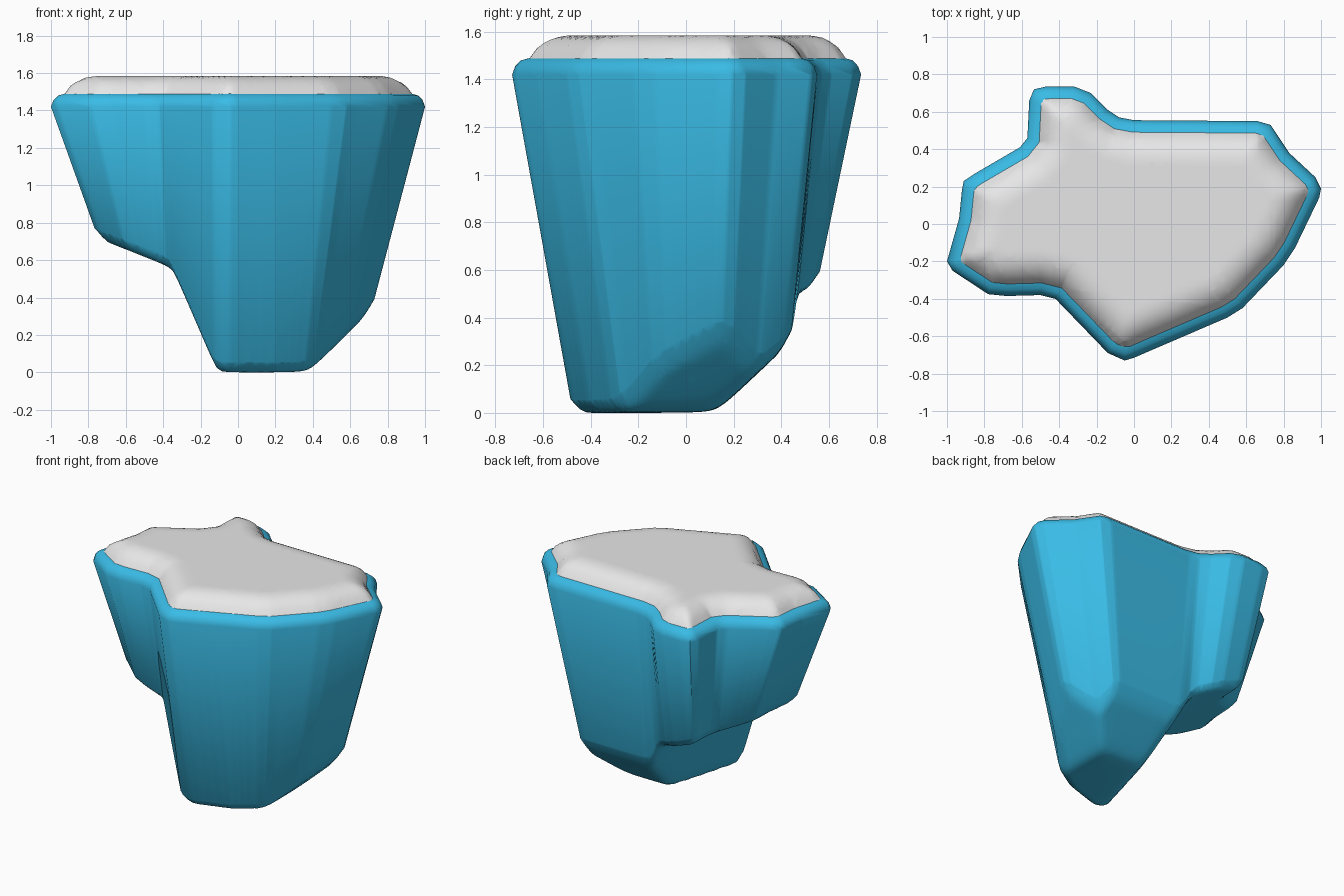
import bpy, bmesh, math

if "Cube" in bpy.data.objects:
    bpy.data.objects.remove(bpy.data.objects["Cube"])

# Plan outline at the rim, counter-clockwise from the left tip
OUTLINE = [(-1, -.20), (-.97, -.25), (-.78, -.375), (-.68, -.385), (-.50, -.38), (-.42, -.40),
           (-.14, -.69), (-.05, -.73), (0, -.715), (.50, -.50), (.58, -.45), (.80, -.22),
           (.86, -.13), (.99, .14), (1.0, .19), (.97, .25), (.83, .38), (.79, .44), (.73, .53),
           (.66, .55), (0, .555), (-.08, .57), (-.14, .61), (-.23, .70), (-.32, .735),
           (-.47, .735), (-.535, .72), (-.56, .66), (-.57, .46), (-.61, .41), (-.85, .27),
           (-.91, .23), (-.92, .18), (-.935, .03)]
RIM = 1.42
# Lean of the walls per unit of height, by position across x and y
LEAN_X = ((-1, -.36), (-.42, -.05), (-.1, 0), (.2, 0), (.55, .12), (1, .264))
LEAN_Y = ((-.73, -.18), (-.4, -.12), (0, 0), (.55, .10), (.735, .21))
DOME = ((0, 0), (.03, .045), (.06, .07), (.10, .09), (.15, .10), (9, .10))


def material(name, rgb):
    m = bpy.data.materials.new(name)
    m.diffuse_color = (*rgb, 1)
    m.use_nodes = True
    m.node_tree.nodes["Principled BSDF"].inputs["Base Color"].default_value = m.diffuse_color
    return m


def lookup(table, x):
    x = max(table[0][0], min(table[-1][0], x))
    for (x0, y0), (x1, y1) in zip(table, table[1:]):
        if x <= x1:
            return y0 + (y1 - y0) * (x - x0) / (x1 - x0)


def inset(poly, d):
    """Mitred inward offset of a counter-clockwise polygon."""
    out, n = [], len(poly)
    for i, (x, y) in enumerate(poly):
        px, py = poly[i - 1]
        qx, qy = poly[(i + 1) % n]
        l1, l2 = math.hypot(x - px, y - py), math.hypot(qx - x, qy - y)
        ax, ay = -(y - py) / l1, (x - px) / l1
        bx, by = -(qy - y) / l2, (qx - x) / l2
        k = d / (1 + ax * bx + ay * by)
        out.append((x + (ax + bx) * k, y + (ay + by) * k))
    return out


def nearest(poly, x, y):
    """Distance to the outline and position along it (edge number + fraction)."""
    best = (9.0, 0)
    for i, (ax, ay) in enumerate(poly):
        bx, by = poly[(i + 1) % len(poly)]
        dx, dy = bx - ax, by - ay
        t = max(0, min(1, ((x - ax) * dx + (y - ay) * dy) / (dx * dx + dy * dy)))
        d = math.hypot(x - ax - dx * t, y - ay - dy * t)
        if d < best[0] - 1e-6:
            best = (d, i + t)
    return best


def gridded_sheet(poly, step):
    """Filled polygon cut into a fine grid so it can be shaped as a height field."""
    bm = bmesh.new()
    bm.faces.new([bm.verts.new((x, y, 0)) for x, y in poly])
    bmesh.ops.triangulate(bm, faces=bm.faces[:])
    for no in ((1, 0, 0), (0, 1, 0)):
        for i in range(-int(1 / step), int(1 / step) + 1):
            c = i * step + .0037
            bmesh.ops.bisect_plane(bm, geom=bm.verts[:] + bm.edges[:] + bm.faces[:], dist=1e-5,
                                   plane_co=[c * v for v in no], plane_no=no)
    bm.normal_update()
    for f in bm.faces:
        if f.normal.z < 0:
            f.normal_flip()
    return bm


def finish(bm, name, mat, angle):
    me = bpy.data.meshes.new(name)
    bm.to_mesh(me)
    bm.free()
    ob = bpy.data.objects.new(name, me)
    bpy.context.collection.objects.link(ob)
    me.materials.append(mat)
    bpy.ops.object.select_all(action='DESELECT')
    ob.select_set(True)
    bpy.context.view_layer.objects.active = ob
    bpy.ops.object.shade_smooth_by_angle(angle=math.radians(angle))


def smax(a, b, r=.04):
    return .5 * (a + b + math.sqrt((a - b) ** 2 + r * r))


def underside(x, y):
    """Height of the chipped underside: left shelf, steep flank, right and back chamfers."""
    shelf = .57 - .39 * (x + .37)
    flank = smax(-2.0 * x + .55 * y,
                 .41 - 5.64 * (x + .378) - 5.67 * (y + .298))
    left = -smax(-flank, -shelf)
    chamfer = smax(1.0 * (x - .38), .96 * (y - .13))
    return smax(smax(0, left), chamfer)


def solve(u, v):
    """First height, coming down from the rim, where the underside is met."""
    mx, my = lookup(LEAN_X, u), lookup(LEAN_Y, v)

    def place(z):
        return u - mx * (RIM - z), v - my * (RIM - z)
    z = 1.1
    while z > 0 and z > underside(*place(z)):
        z -= .01
    lo, hi = z, z + .01
    for _ in range(8):
        mid = (lo + hi) / 2
        if mid > underside(*place(mid)):
            hi = mid
        else:
            lo = mid
    return hi, place


blue = material("blue rock", (.042, .50, .79))
grey = material("pale grey top", (.80, .80, .80))

# Rock body: underside sheet, then leaning walls, then rounded rim
bm = gridded_sheet(OUTLINE, .03)
bmesh.ops.reverse_faces(bm, faces=bm.faces[:])
border = [e for e in bm.edges if len(e.link_faces) == 1]
rim_of = {v: (*v.co.xy, RIM) for e in border for v in e.verts}
along = {v: nearest(OUTLINE, *v.co.xy)[1] for v in rim_of}
for v in bm.verts:
    d = min(1, nearest(OUTLINE, *v.co.xy)[0] / .08)
    z, place = solve(*v.co.xy)
    z += .055 * (1 - d) ** 2
    v.co = (*place(z), z)
low = min(v.co.z for v in bm.verts)
for v in bm.verts:
    v.co.z -= low
tops = {v: bm.verts.new(co) for v, co in rim_of.items()}
for e in border:
    loop = e.link_loops[0]
    a, b = loop.vert, loop.link_loop_next.vert
    bm.faces.new((b, a, tops[a], tops[b]))

n = len(OUTLINE)
rings = []
for d, z in ((.012, 1.455), (.035, 1.48), (.07, 1.49)):
    rings.append([bm.verts.new((x, y, z)) for x, y in inset(OUTLINE, d)])
ordered = sorted(tops, key=lambda v: along[v] % n)
for i in range(n):
    j = (i + 1) % n
    chain = [tops[v] for v in ordered if i - 1e-3 < along[v] < i + 1 + 1e-3]
    if i == n - 1:
        chain.append(tops[ordered[0]])
    chain = list(dict.fromkeys(chain))
    bm.faces.new(chain + [rings[0][j], rings[0][i]])
    for r, s in zip(rings, rings[1:]):
        bm.faces.new((r[i], r[j], s[j], s[i]))
finish(bm, "rock_body", blue, 50)

# Pale top: low dome whose height follows the distance from its edge
edge = inset(OUTLINE, .062)
bm = gridded_sheet(edge, .03)
for v in bm.verts:
    v.co.z = 1.485 + lookup(DOME, nearest(edge, *v.co.xy)[0])
finish(bm, "rock_top", grey, 60)
